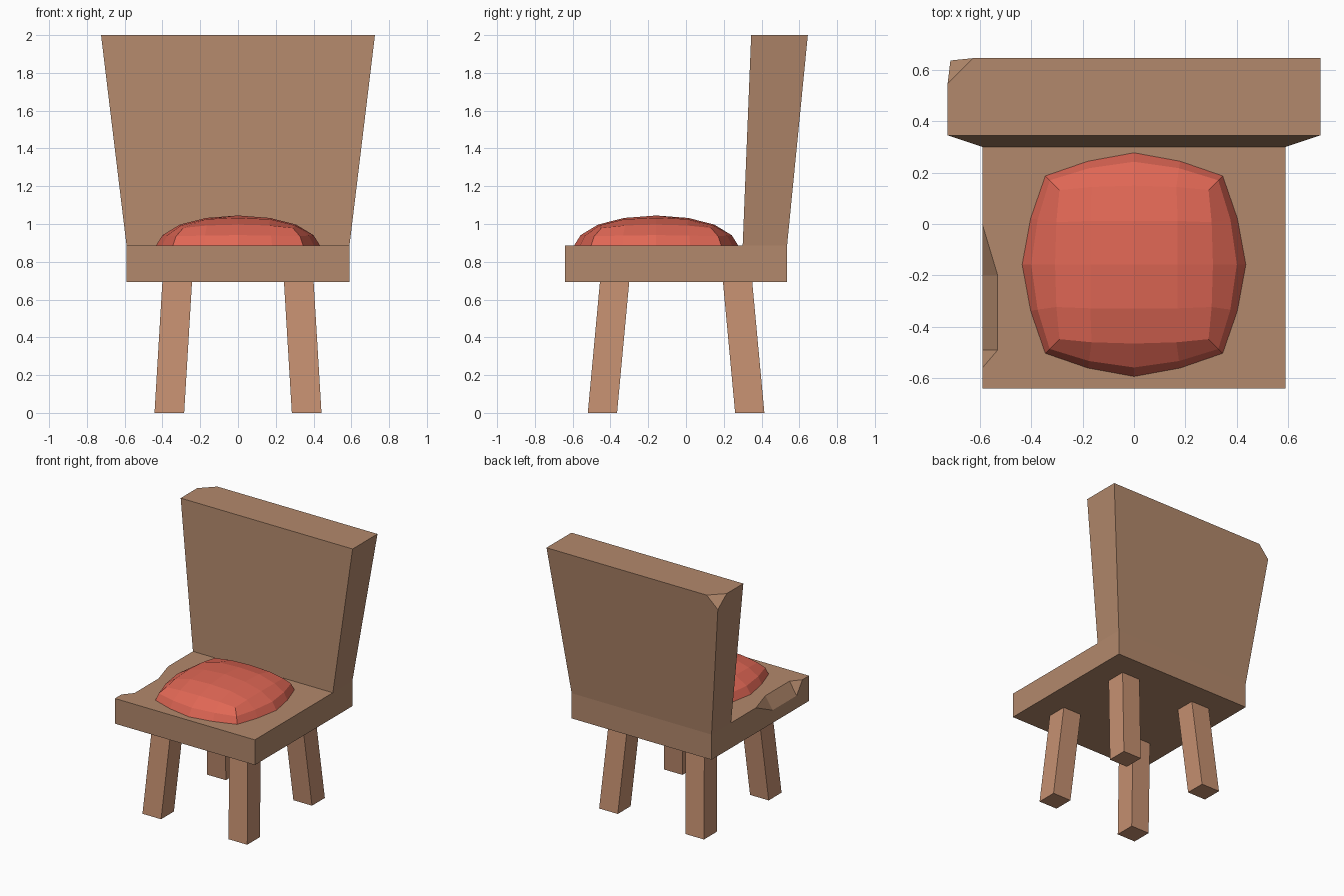
import bpy, bmesh

if "Cube" in bpy.data.objects:
    bpy.data.objects.remove(bpy.data.objects["Cube"])


def material(name, rgb):
    m = bpy.data.materials.new(name)
    m.diffuse_color = (*rgb, 1)
    m.use_nodes = True
    m.node_tree.nodes["Principled BSDF"].inputs["Base Color"].default_value = m.diffuse_color
    return m


WOOD = material("wood", (0.45, 0.25, 0.15))
LEG_WOOD = material("leg_wood", (0.56, 0.28, 0.165))
RED = material("red_fabric", (0.74, 0.135, 0.09))


def finish(name, bm, mat):
    bmesh.ops.recalc_face_normals(bm, faces=bm.faces)
    me = bpy.data.meshes.new(name)
    bm.to_mesh(me)
    bm.free()
    me.materials.append(mat)
    ob = bpy.data.objects.new(name, me)
    bpy.context.collection.objects.link(ob)
    return ob


def hull(name, points, mat):
    bm = bmesh.new()
    for p in points:
        bm.verts.new(p)
    bmesh.ops.convex_hull(bm, input=bm.verts)
    bmesh.ops.dissolve_limit(bm, angle_limit=0.01, verts=bm.verts, edges=bm.edges)
    return finish(name, bm, mat)


def rect(x0, x1, y0, y1, z):
    return [(x0, y0, z), (x1, y0, z), (x1, y1, z), (x0, y1, z)]


# Seat: slab with a long chip out of the left top edge
X, Y0, Y1, Z0, Z1 = 0.59, -0.64, 0.535, 0.693, 0.885
bm = bmesh.new()
pts = rect(-X, X, Y0, Y1, Z0) + rect(-X, X, Y0, Y1, Z1)
pts += [(-X, 0, Z1), (-0.53, -0.2, Z1), (-0.53, -0.49, Z1), (-X, -0.56, Z1),
        (-X, -0.2, 0.79), (-X, -0.49, 0.79)]
v = [bm.verts.new(p) for p in pts]
for f in [(0, 3, 2, 1), (0, 1, 5, 4), (1, 2, 6, 5), (2, 3, 7, 6),
          (4, 5, 6, 7, 8, 9, 10, 11), (3, 0, 4, 11, 13, 12, 8, 7),
          (8, 12, 9), (9, 12, 13, 10), (10, 13, 11)]:
    bm.faces.new([v[i] for i in f])
finish("seat", bm, WOOD)

# Backrest: flaring slab with the top left rear corner knocked off
top = rect(-0.725, 0.725, 0.345, 0.645, 2.0)[:3]
chip = [(-0.725, 0.545, 2.0), (-0.625, 0.645, 2.0), (-0.714, 0.636, 1.91)]
hull("backrest", rect(-X, X, 0.30, Y1, Z1) + top + chip, WOOD)

# Four splayed square legs
CY = -0.0525
for end, sy in (("front", -1), ("back", 1)):
    for side, sx in (("left", -1), ("right", 1)):
        low = rect(0.285, 0.442, 0.3125, 0.4675, 0)
        high = rect(0.243, 0.40, 0.2475, 0.4025, 0.70)
        hull(f"{end}_{side}_leg",
             [(sx * x, CY + sy * y, z) for x, y, z in low + high], LEG_WOOD)

# Cushion: subdivided cube puffed out, one position per symmetric grid point
PUFF = {
    (2, 0, 0): (0.435, 0, 0), (2, 1, 0): (0.402, 0.18, 0), (2, 2, 0): (0.345, 0.345, 0),
    (2, 0, 1): (0.40, 0, 0.056), (2, 1, 1): (0.375, 0.175, 0.054), (2, 2, 1): (0.328, 0.328, 0.05),
    (2, 0, 2): (0.307, 0, 0.112), (2, 1, 2): (0.302, 0.165, 0.107), (2, 2, 2): (0.29, 0.29, 0.094),
    (1, 0, 2): (0.17, 0, 0.147), (1, 1, 2): (0.17, 0.17, 0.14), (0, 0, 2): (0, 0, 0.16),
}
bm = bmesh.new()
bmesh.ops.create_cube(bm, size=4)
bmesh.ops.subdivide_edges(bm, edges=bm.edges[:], cuts=3, use_grid_fill=True)
for vert in bm.verts:
    i, j, k = (round(c) for c in vert.co)
    a, b = abs(i), abs(j)
    hi, lo, z = PUFF[(max(a, b), min(a, b), abs(k))]
    x, y = (hi, lo) if a >= b else (lo, hi)
    vert.co = (x if i > 0 else -x, -0.158 + (y if j > 0 else -y), Z1 + (z if k > 0 else -z))
finish("cushion", bm, RED)
